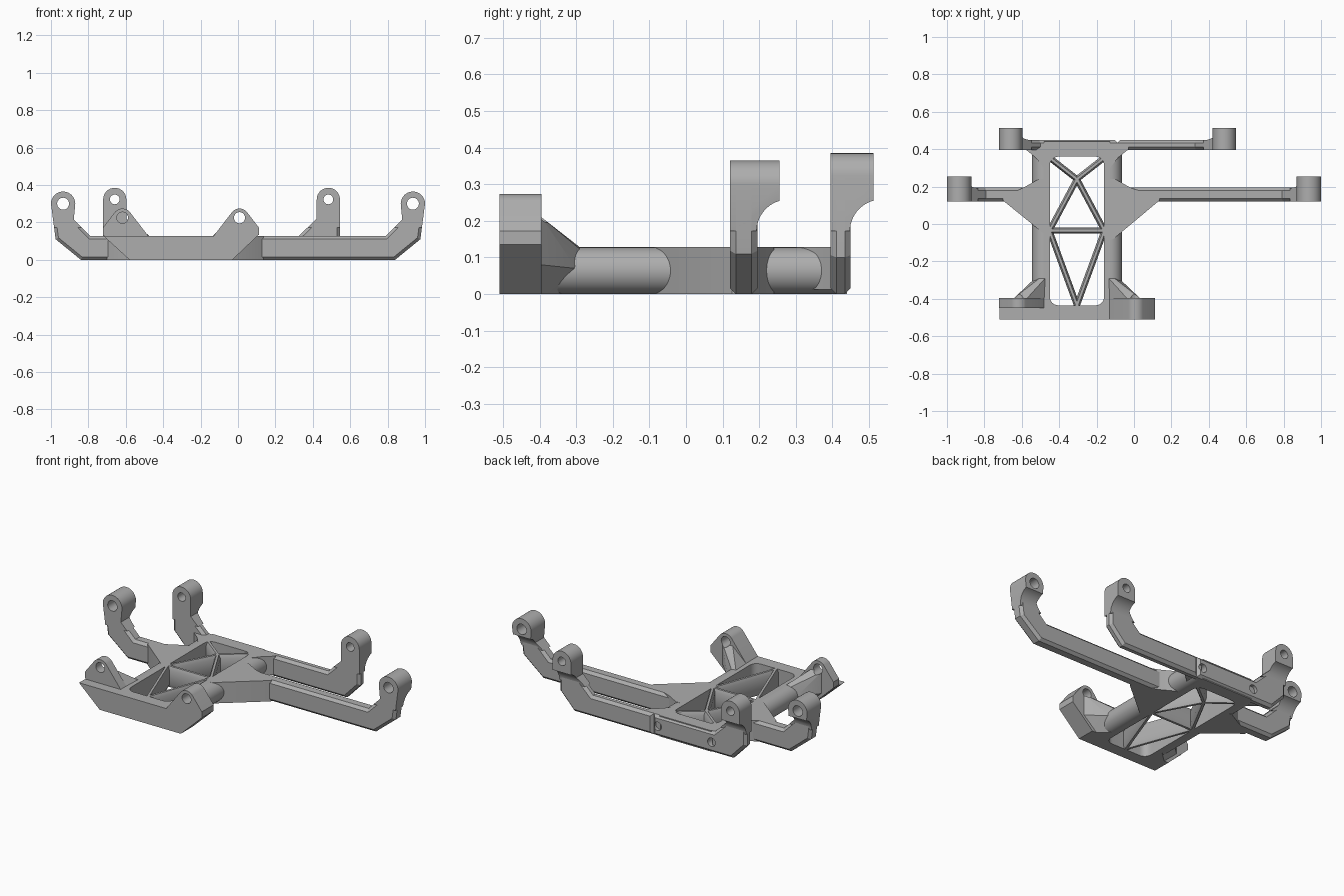
import bpy, bmesh, math
from mathutils import Vector

if "Cube" in bpy.data.objects:
    bpy.data.objects.remove(bpy.data.objects["Cube"])

grey = bpy.data.materials.new("plain_grey")
grey.diffuse_color = (0.42, 0.42, 0.42, 1)
grey.use_nodes = True
grey.node_tree.nodes["Principled BSDF"].inputs["Base Color"].default_value = grey.diffuse_color
H = 0.128            # frame thickness
MID = -0.305         # frame centre line in x
RAIL = 0.176         # rail centre offset from MID
PLACE = {'x': lambda u, v, d: (d, u, v), 'y': lambda u, v, d: (u, d, v), 'z': lambda u, v, d: (u, v, d)}


def finish(name, bm):
    bmesh.ops.recalc_face_normals(bm, faces=bm.faces)
    me = bpy.data.meshes.new(name)
    bm.to_mesh(me)
    bm.free()
    me.materials.append(grey)
    ob = bpy.data.objects.new(name, me)
    bpy.context.collection.objects.link(ob)
    return ob


def prism(name, pts, axis, a, b, chamfer=0):
    """Extrude a 2D outline along an axis, with optional chamfered rims."""
    bm = bmesh.new()
    lo = [bm.verts.new(PLACE[axis](u, v, a)) for u, v in pts]
    hi = [bm.verts.new(PLACE[axis](u, v, b)) for u, v in pts]
    caps = [bm.faces.new(lo), bm.faces.new(hi)]
    n = len(pts)
    for i in range(n):
        j = (i + 1) % n
        bm.faces.new((lo[i], lo[j], hi[j], hi[i]))
    bmesh.ops.recalc_face_normals(bm, faces=bm.faces)
    if chamfer:
        rims = [e for f in caps for e in f.edges]
        bmesh.ops.bevel(bm, geom=rims, offset=chamfer, segments=1, affect='EDGES')
    return finish(name, bm)


def hull(name, pts):
    bm = bmesh.new()
    for p in pts:
        bm.verts.new(p)
    bmesh.ops.convex_hull(bm, input=bm.verts)
    return finish(name, bm)


def arc(cx, cy, r, a0, a1, n=16):
    return [(cx + r * math.cos(math.radians(a0 + (a1 - a0) * i / n)),
             cy + r * math.sin(math.radians(a0 + (a1 - a0) * i / n))) for i in range(n + 1)]


def disc(cx, cy, r, n=28):
    return arc(cx, cy, r, 0, 360, n)[:-1]


def rect(x0, y0, x1, y1):
    return [(x0, y0), (x1, y0), (x1, y1), (x0, y1)]


def combine(ob, cutter, op='DIFFERENCE'):
    """Apply a boolean and leave the cutter in place."""
    m = ob.modifiers.new("cut", 'BOOLEAN')
    m.operation, m.object, m.solver = op, cutter, 'EXACT'
    bpy.context.view_layer.objects.active = ob
    bpy.ops.object.modifier_apply(modifier=m.name)


def drop(ob):
    bpy.data.objects.remove(ob, do_unlink=True)


def flip(pts, centre):
    return [(2 * centre - x, y) for x, y in pts]


# Arms with raised, bored bosses
def arm(name, outline, boss, r, y0, y1, y2, hole, centre, mirrored):
    bx, bz = boss
    if mirrored:
        outline, bx = flip(outline, centre), 2 * centre - bx
    beam = prism(name + "_arm", outline, 'y', y0, y1, 0.016)
    # boss body: same outline limited by a side profile with a concave fillet
    head = prism(name + "_boss", outline, 'y', y0, y2)
    rad = 0.086
    fc = y1 + rad - 0.002
    top = math.degrees(math.acos((y2 - fc) / rad))
    side = [(y0 - 0.02, 0.172)] + arc(fc, 0.172, rad, 180, top, 12) + [(y2 + 0.02, 0.256), (y2 + 0.02, 0.5), (y0 - 0.02, 0.5)]
    limit = prism("limit", side, 'x', bx - 0.13, bx + 0.13)
    combine(head, limit, 'INTERSECT')
    drop(limit)
    bore = prism("bore", disc(bx, bz, hole), 'y', y0 - 0.1, y2 + 0.1)
    combine(beam, bore)
    combine(head, bore)
    drop(bore)
    return beam


def mid_outline(start):
    return ([(start, 0), (0.84, 0), (0.975, 0.11)] + arc(0.935, 0.30, 0.065, 0, 180)
            + [(0.878, 0.215), (0.79, H), (start, H)])


arm("right_middle", mid_outline(-0.13), (0.935, 0.30), 0.065, 0.12, 0.195, 0.255, 0.032, 0, False)
arm("left_middle", mid_outline(0.48), (0.935, 0.30), 0.065, 0.12, 0.195, 0.255, 0.032, 0, True)
BC = -0.088
back = ([(BC, 0), (0.45, 0), (0.545, 0.1)] + arc(0.483, 0.323, 0.062, 0, 180)
        + [(0.421, 0.22), (0.325, H), (BC, H)])
backs = [arm(s + "_back", back, (0.483, 0.323), 0.062, 0.395, 0.45, 0.512, 0.026, BC, m)
         for s, m in (("right", False), ("left", True))]

# Frame plate, arm gussets and rounded side rails
plate = prism("frame_plate", rect(MID - RAIL, -0.5, MID + RAIL, 0.44), 'z', 0, H)
right_web = prism("right_gusset", [(-0.17, -0.1), (-0.11, -0.08), (0.135, 0.125), (0.135, 0.14),
                                   (-0.02, 0.195), (-0.1, 0.24), (-0.17, 0.24)], 'z', 0, H)
left_web = prism("left_gusset", [(-0.44, -0.06), (-0.49, -0.045), (-0.70, 0.125), (-0.70, 0.14),
                                 (-0.59, 0.195), (-0.51, 0.24), (-0.44, 0.24)], 'z', 0, H)
rails = []
for s, name in ((-1, "left_rail"), (1, "right_rail")):
    cx = MID + s * RAIL
    d = [(cx + s * (x - 0), z) for x, z in arc(0, H / 2, H / 2, -90, 90, 20)]
    rails.append(prism(name, d, 'y', -0.48, 0.42))
    # small corner webs at the back
    prism(name + "_back_web", [(cx, 0.30), (cx + s * 0.045, 0.355), (cx + s * 0.10, 0.40),
                               (cx + s * 0.10, 0.43), (cx, 0.43)], 'z', 0.012, H)

# Rounded window through the frame
x0, x1, w0, w1, r = -0.45, -0.16, -0.435, 0.36, 0.045
window = (arc(x1 - r, w1 - r, r, 0, 90, 6) + arc(x0 + r, w1 - r, r, 90, 180, 6)
          + arc(x0 + r, w0 + r, r, 180, 270, 6) + arc(x1 - r, w0 + r, r, 270, 360, 6))
opening = prism("opening", window, 'z', -0.1, 0.3)
for ob in (plate, right_web, left_web):
    combine(ob, opening)
drop(opening)

# Blind screw holes in the back face, in line with the rails
for s in (-1, 1):
    bore = prism("bore", disc(MID + s * 0.182, H / 2, 0.026), 'y', 0.33, 0.6)
    for ob in [plate] + rails + backs:
        combine(ob, bore)
    drop(bore)


# Truss ribs across the window
def rib(name, p, q):
    p, q = Vector(p), Vector(q)
    d = q - p
    sec = [(-0.007, 0.0), (0.007, 0.0), (0.016, 0.02), (0.016, H - 0.02),
           (0.007, H), (-0.007, H), (-0.016, H - 0.02), (-0.016, 0.02)]
    ob = prism(name, sec, 'x', 0, d.length)
    ob.location = (p.x, p.y, 0)
    ob.rotation_euler.z = math.atan2(d.y, d.x)


rib("cross_rib", (-0.46, -0.035), (-0.15, -0.035))
for s, side in ((-1, "left"), (1, "right")):
    e = MID + s * 0.147
    rib(side + "_front_rib", (MID, -0.435), (e, -0.035))
    rib(side + "_middle_rib", (e, -0.035), (MID, 0.24))
    rib(side + "_back_rib", (MID, 0.24), (e, 0.355))

# Front bar: plain on the left, with a boss on each end
prism("front_bar", [(-0.58, 0), (-0.03, 0), (-0.03, H), (-0.72, H)], 'y', -0.51, -0.45)
lug = ([(-0.14, 0), (-0.03, 0), (0.112, 0.135), (0.112, 0.172)]
       + arc(0.008, 0.222, 0.052, 42, 138, 12) + [(-0.13, H), (-0.14, H)])
for name, mirrored, front in (("right_front_lug", False, -0.51), ("left_front_lug", True, -0.45)):
    pts = flip(lug, MID) if mirrored else lug
    hx = 2 * MID - 0.008 if mirrored else 0.008
    ob = prism(name, pts, 'y', front, -0.395)
    s = -1 if mirrored else 1
    # sloping brace from lug down to rail
    brace = [(-0.13, -0.395, H), (-0.04, -0.395, 0.21), (0.03, -0.395, 0.21), (0.03, -0.395, 0.08),
             (-0.06, -0.395, 0.0), (-0.13, -0.395, 0.0), (-0.135, -0.29, H), (-0.105, -0.29, H - 0.005),
             (-0.07, -0.30, 0.07), (-0.13, -0.33, 0.0)]
    if mirrored:
        brace = [(2 * MID - x, y, z) for x, y, z in brace]
    br = hull(name + "_brace", brace)
    bore = prism("bore", disc(hx, 0.225, 0.03), 'y', -0.6, -0.37)
    combine(ob, bore)
    combine(br, bore)
    drop(bore)

# Smooth curved faces, keep edges crisp
bpy.ops.object.select_all(action='SELECT')
bpy.context.view_layer.objects.active = plate
bpy.ops.object.shade_smooth_by_angle(angle=math.radians(25))
